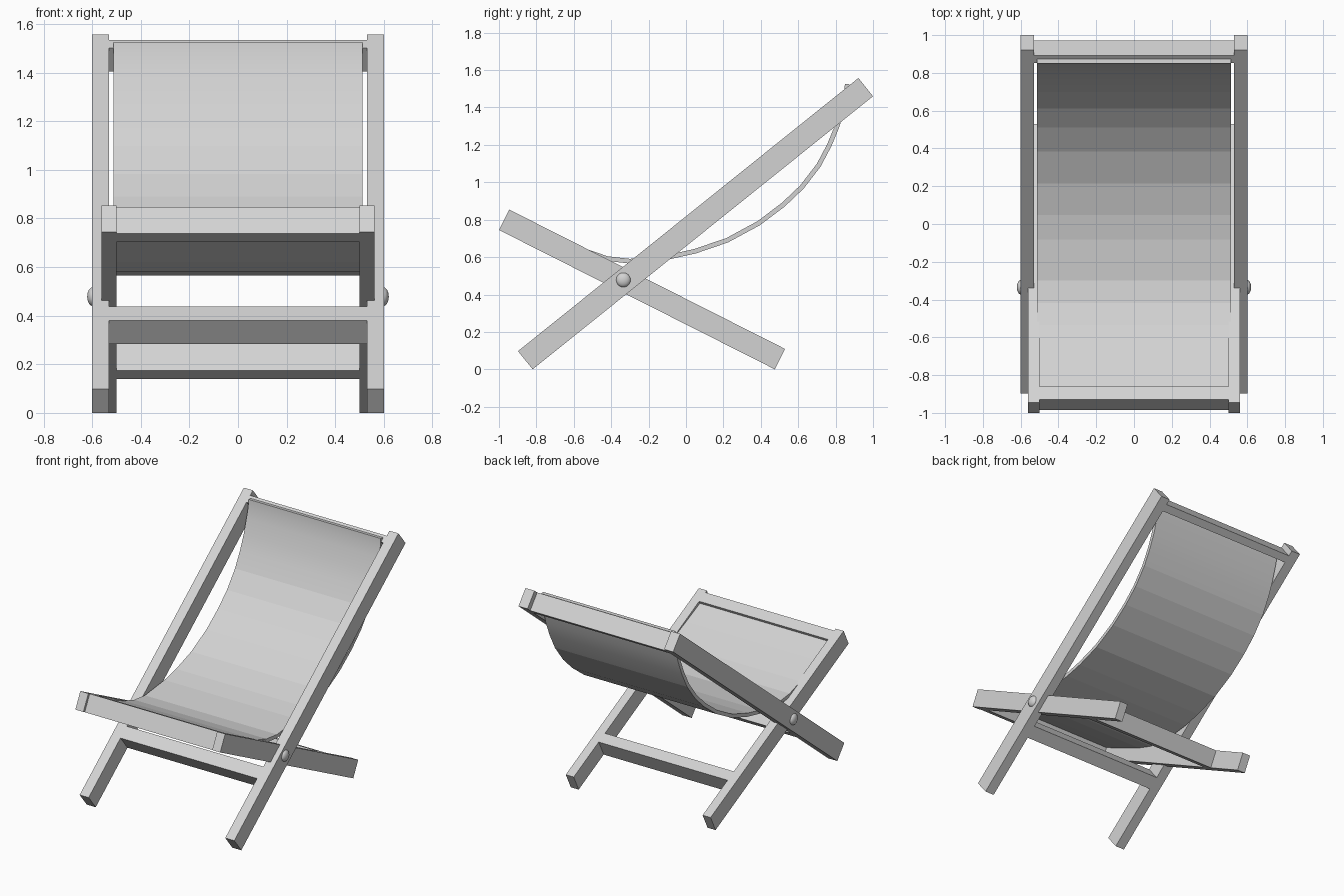
import bpy, bmesh, math
from mathutils import Vector

cube = bpy.data.objects.get("Cube")
if cube:
    bpy.data.objects.remove(cube, do_unlink=True)


def make_material(name, value):
    mat = bpy.data.materials.new(name)
    mat.use_nodes = True
    color = (value, value, value, 1)
    mat.diffuse_color = color
    mat.node_tree.nodes["Principled BSDF"].inputs["Base Color"].default_value = color
    return mat


grey = make_material("light grey", 0.65)


def finish(name, bm):
    bmesh.ops.recalc_face_normals(bm, faces=bm.faces)
    mesh = bpy.data.meshes.new(name)
    bm.to_mesh(mesh)
    bm.free()
    mesh.materials.append(grey)
    obj = bpy.data.objects.new(name, mesh)
    bpy.context.collection.objects.link(obj)
    return obj


def sheet(bm, path, half_width):
    """Strip of faces across x that follows a (y, z) path."""
    rows = [[bm.verts.new((x, y, z)) for x in (-half_width, half_width)] for y, z in path]
    return [bm.faces.new((a[0], a[1], b[1], b[0])) for a, b in zip(rows, rows[1:])]


class Frame:
    """Tilted frame: s runs up the rails from the foot corner, depth across them."""

    def __init__(self, foot, head, depth):
        self.foot, along = Vector(foot), Vector(head) - Vector(foot)
        self.length = along.length
        self.dir = along.normalized()
        n = Vector((-self.dir.y, self.dir.x))
        self.across = (n if n.y > 0 else -n) * depth

    def beam(self, name, x0, x1, s0, s1):
        bm = bmesh.new()
        low, high = self.foot + self.dir * s0, self.foot + self.dir * s1
        corners = (low, high, high + self.across, low + self.across)
        face = bm.faces.new([bm.verts.new((x0, p.x, p.y)) for p in corners])
        out = bmesh.ops.extrude_face_region(bm, geom=[face])["geom"]
        moved = [v for v in out if isinstance(v, bmesh.types.BMVert)]
        bmesh.ops.translate(bm, verts=moved, vec=(x1 - x0, 0, 0))
        return finish(name, bm)

    def rails(self, name, x0, x1):
        self.beam("left_" + name, x0, x1, 0, self.length)
        self.beam("right_" + name, -x1, -x0, 0, self.length)


# Long back frame with its two crossbars
back = Frame((-0.82, 0), (1.0, 1.46), 0.125)
back.rails("back_rail", 0.53, 0.6)
back.beam("back_lower_crossbar", -0.53, 0.53, 0.452, 0.542)
back.beam("back_top_crossbar", -0.53, 0.53, 2.243, 2.295)

# Short seat frame with its two crossbars
seat = Frame((0.475, 0), (-1.0, 0.745), 0.122)
seat.rails("seat_rail", 0.5, 0.562)
seat.beam("seat_rear_crossbar", -0.5, 0.5, 0.31, 0.388)
seat.beam("seat_front_crossbar", -0.5, 0.5, 1.557, 1.635)

# Sagging fabric sling
sling_path = [(-0.88, 0.785), (-0.72, 0.711), (-0.54, 0.632), (-0.42, 0.592), (-0.3, 0.578),
              (-0.08, 0.603), (0.05, 0.632), (0.22, 0.69), (0.39, 0.782), (0.52, 0.88),
              (0.62, 0.975), (0.71, 1.092), (0.767, 1.2), (0.808, 1.3), (0.838, 1.4),
              (0.857, 1.47), (0.862, 1.525)]
bm = bmesh.new()
for face in sheet(bm, sling_path, 0.513):
    face.smooth = face.calc_center_median().z > 1.09
sling = finish("fabric_sling", bm)
solid = sling.modifiers.new("thickness", 'SOLIDIFY')
solid.thickness = 0.025
solid.offset = 0
edges = sling.modifiers.new("sharp_edges", 'EDGE_SPLIT')
edges.split_angle = math.radians(40)

# Domed pivot caps where the frames cross
for side, x in (("left", 0.597), ("right", -0.597)):
    bm = bmesh.new()
    bmesh.ops.create_uvsphere(bm, u_segments=24, v_segments=12, radius=0.039)
    bmesh.ops.scale(bm, vec=(0.6, 1, 1), verts=bm.verts)
    bmesh.ops.translate(bm, vec=(x, -0.335, 0.478), verts=bm.verts)
    for face in bm.faces:
        face.smooth = True
    finish(side + "_pivot_cap", bm)
